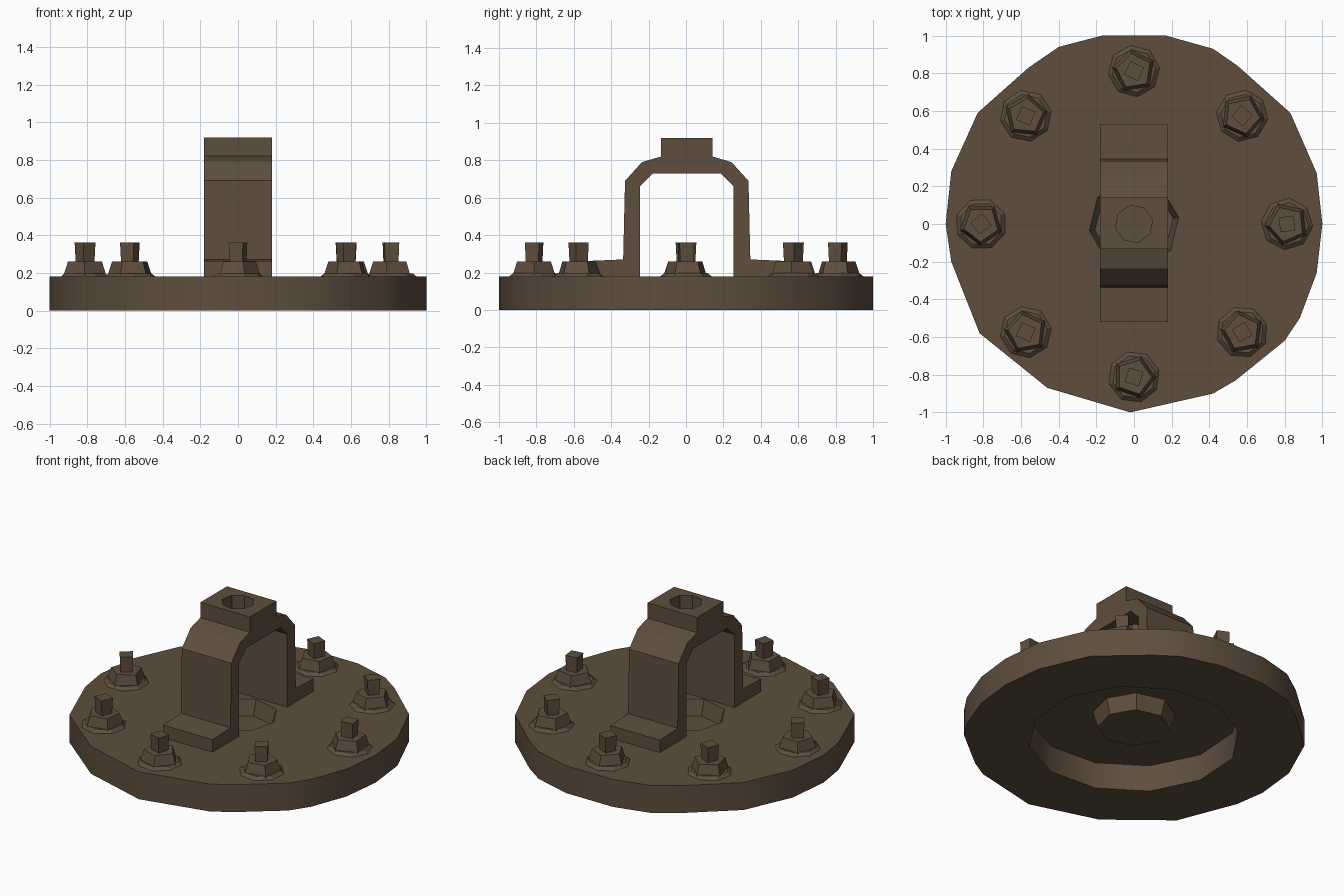
import bpy, bmesh, math, random
from mathutils import Vector

if "Cube" in bpy.data.objects:
    bpy.data.objects.remove(bpy.data.objects["Cube"])
random.seed(4)

mat = bpy.data.materials.new("dark bronze")
mat.diffuse_color = (0.112, 0.076, 0.048, 1)
mat.use_nodes = True
mat.node_tree.nodes["Principled BSDF"].inputs["Base Color"].default_value = mat.diffuse_color


def finish(name, bm, smooth=None):
    bmesh.ops.remove_doubles(bm, verts=bm.verts, dist=1e-5)
    bmesh.ops.recalc_face_normals(bm, faces=bm.faces)
    me = bpy.data.meshes.new(name)
    bm.to_mesh(me)
    bm.free()
    me.materials.append(mat)
    ob = bpy.data.objects.new(name, me)
    bpy.context.collection.objects.link(ob)
    if smooth:
        bpy.ops.object.select_all(action='DESELECT')
        ob.select_set(True)
        bpy.context.view_layer.objects.active = ob
        bpy.ops.object.shade_smooth_by_angle(angle=math.radians(smooth))
    return ob


def polygon(n, r, turn=0.0):
    return [(r * math.cos(turn + i * math.tau / n), r * math.sin(turn + i * math.tau / n)) for i in range(n)]


def ring(bm, pts, z):
    return [bm.verts.new((x, y, z)) for x, y in pts]


def wall(bm, a, b):
    n = len(a)
    for i in range(n):
        bm.faces.new((a[i], a[(i + 1) % n], b[(i + 1) % n], b[i]))


def annulus(bm, a, b):
    edges = []
    for loop in (a, b):
        for i in range(len(loop)):
            pair = (loop[i], loop[(i + 1) % len(loop)])
            edges.append(bm.edges.get(pair) or bm.edges.new(pair))
    bmesh.ops.triangle_fill(bm, edges=edges, use_beauty=True, normal=Vector((0, 0, 1)))


# round cover plate: recess below, small closed cup sunk in the middle of the top
outline = [(-.17, 1), (.17, 1), (.42, .93), (.55, .84), (.83, .59), (.97, .27), (1, 0),
           (.97, -.26), (.88, -.5), (.8, -.62), (.54, -.83), (.42, -.9), (-.02, -1),
           (-.46, -.87), (-.82, -.58), (-.97, -.2), (-1, 0), (-.97, .28), (-.83, .59),
           (-.56, .83), (-.4, .94)]
bm = bmesh.new()
out_low, out_top = ring(bm, outline, 0), ring(bm, outline, .18)
rec = polygon(12, .63, .2)
rec_low, rec_top = ring(bm, rec, 0), ring(bm, rec, .174)
cup_hi, cup_lo = polygon(8, .24, .15), polygon(8, .21, .15)
cup_rim, cup_floor = ring(bm, cup_hi, .18), ring(bm, cup_lo, .082)
boss_rim, boss_base = ring(bm, polygon(8, .246, .15), .174), ring(bm, polygon(8, .216, .15), .076)
wall(bm, out_low, out_top)
wall(bm, rec_low, rec_top)
wall(bm, cup_rim, cup_floor)
wall(bm, boss_rim, boss_base)
bm.faces.new(cup_floor)
bm.faces.new(boss_base)
annulus(bm, out_low, rec_low)
annulus(bm, out_top, cup_rim)
annulus(bm, rec_top, boss_rim)
finish("cover_plate", bm, 35)

# arched yoke with feet and top block, extruded across x
half = [(.25, .178), (.525, .178), (.525, .262), (.34, .27), (.33, .69), (.24, .79), (.138, .82), (.138, .92)]
inner = [(.18, .73), (.25, .66)]
prof = half + [(-y, z) for y, z in reversed(half)] + [(-y, z) for y, z in reversed(inner)] + inner
bm = bmesh.new()
a = [bm.verts.new((-.18, y + .004, z)) for y, z in prof]
b = [bm.verts.new((.18, y + .004, z)) for y, z in prof]
wall(bm, a, b)
bm.faces.new(a)
bm.faces.new(b)
yoke = finish("yoke", bm)

# bore through the top block
bm = bmesh.new()
a, b = ring(bm, polygon(8, .1, .2), .6), ring(bm, polygon(8, .1, .2), 1.1)
wall(bm, a, b)
bm.faces.new(a)
bm.faces.new(b)
cutter = finish("bore_cutter", bm)
mod = yoke.modifiers.new("bore", 'BOOLEAN')
mod.operation = 'DIFFERENCE'
mod.solver = 'EXACT'
mod.object = cutter
bpy.ops.object.select_all(action='DESELECT')
yoke.select_set(True)
bpy.context.view_layer.objects.active = yoke
bpy.ops.object.modifier_apply(modifier="bore")
bpy.data.objects.remove(cutter)


# coarse studs: washer, nut and bolt end
def frustum(bm, n, r1, r2, z1, z2, turn):
    lo, hi = ring(bm, polygon(n, r1, turn), z1), ring(bm, polygon(n, r2, turn), z2)
    wall(bm, lo, hi)
    bm.faces.new(lo)
    bm.faces.new(hi)


for i in range(8):
    ang = i * math.tau / 8
    turn = random.uniform(0, math.tau)
    bm = bmesh.new()
    frustum(bm, 8, .14, .115, .178, .198, turn)
    frustum(bm, 5, .118, .095, .19, .26, turn + .5)
    frustum(bm, 4, .05, .056, .25, .36, turn + 1)
    ob = finish("stud_%d" % (i + 1), bm)
    ob.location = (.812 * math.cos(ang), .812 * math.sin(ang), 0)
